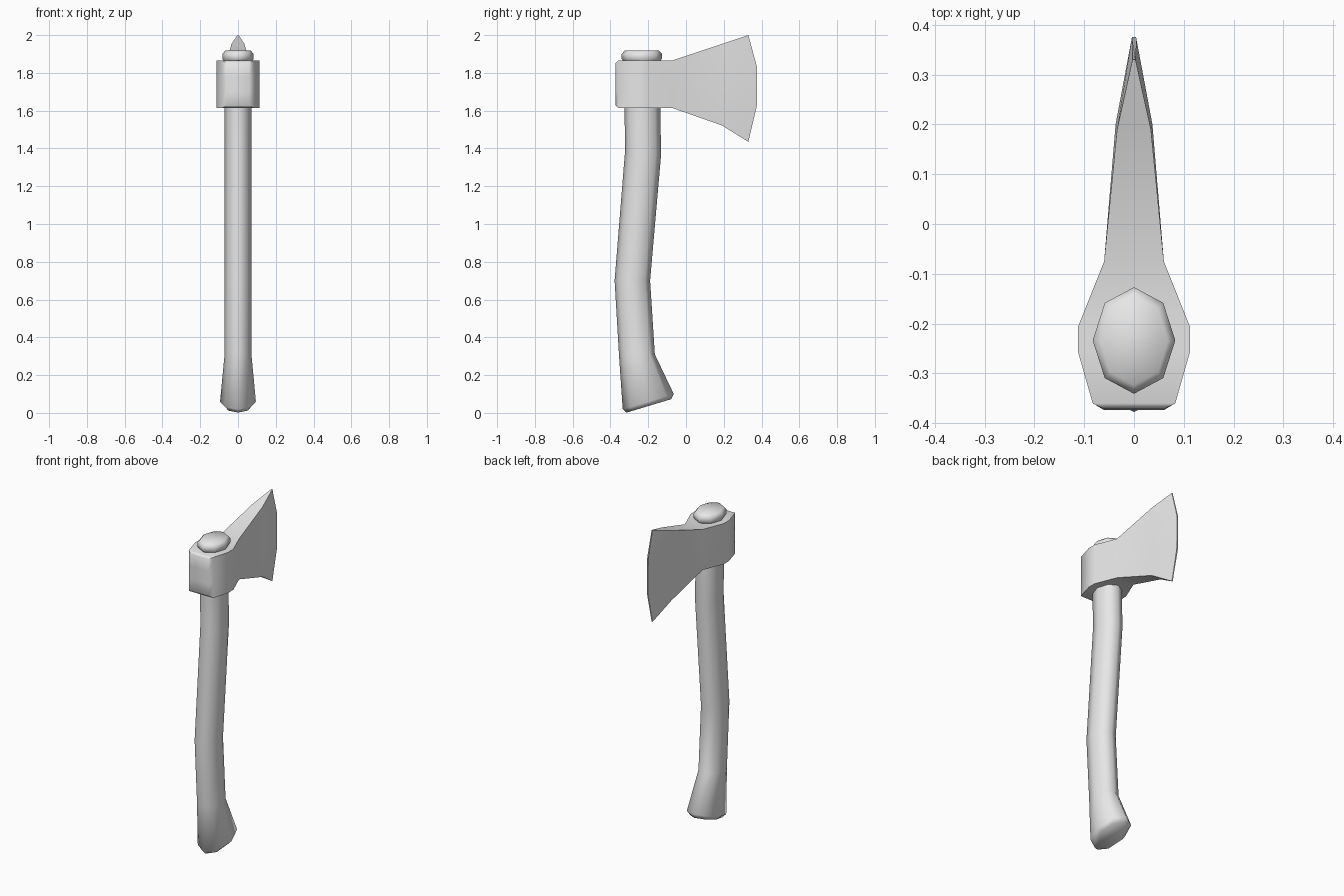
import bpy
import bmesh
from math import sin, cos, radians, tau

cube = bpy.data.objects.get("Cube")
if cube:
    bpy.data.objects.remove(cube, do_unlink=True)

GREY = (0.8, 0.8, 0.8, 1.0)
mat = bpy.data.materials.new("plain grey")
mat.use_nodes = True
mat.diffuse_color = GREY
mat.node_tree.nodes["Principled BSDF"].inputs["Base Color"].default_value = GREY


def loft(name, rings, angle):
    """Skin a list of equal-length rings and cap both ends."""
    bm = bmesh.new()
    loops = [[bm.verts.new(p) for p in ring] for ring in rings]
    n = len(loops[0])
    for a, b in zip(loops, loops[1:]):
        for i in range(n):
            j = (i + 1) % n
            bm.faces.new((a[i], a[j], b[j], b[i]))
    bm.faces.new(loops[0][::-1])
    bm.faces.new(loops[-1])
    bmesh.ops.recalc_face_normals(bm, faces=bm.faces)
    mesh = bpy.data.meshes.new(name)
    bm.to_mesh(mesh)
    bm.free()
    mesh.materials.append(mat)
    obj = bpy.data.objects.new(name, mesh)
    bpy.context.collection.objects.link(obj)
    bpy.ops.object.select_all(action="DESELECT")
    obj.select_set(True)
    bpy.context.view_layer.objects.active = obj
    bpy.ops.object.shade_smooth_by_angle(angle=radians(angle))
    return obj


def oval(y, z, rx, ry, slope=0.0):
    """Eight-sided oval ring, tilted along y by slope."""
    pts = []
    for i in range(8):
        a = tau * i / 8
        dy = ry * sin(a)
        pts.append((rx * cos(a), y + dy, z + slope * dy))
    return pts


# Curved handle with a flared, slanted foot
loft("handle", [
    oval(-0.197, 0.037, 0.072, 0.118, 0.3),
    oval(-0.2, 0.06, 0.095, 0.135, 0.3),
    oval(-0.26, 0.31, 0.071, 0.095),
    oval(-0.284, 0.7, 0.071, 0.094),
    oval(-0.227, 1.38, 0.071, 0.095, -0.15),
    oval(-0.231, 1.62, 0.071, 0.095),
    oval(-0.233, 1.87, 0.071, 0.095),
], 60)

# Rounded handle end standing out above the head
loft("handle_cap", [
    oval(-0.234, 1.855, 0.071, 0.093),
    oval(-0.234, 1.876, 0.083, 0.107),
    oval(-0.234, 1.9, 0.083, 0.107),
    oval(-0.234, 1.918, 0.068, 0.09),
], 60)


def section(outer_y, inner_y, outer_x, inner_x, levels):
    """Head cross-section: up one side, down the other."""
    ys = (outer_y, inner_y, inner_y, outer_y)
    xs = (outer_x, inner_x, inner_x, outer_x)
    side = list(zip(xs, ys, levels))
    return side + [(-x, y, z) for x, y, z in reversed(side)]


# Axe head: bevelled back, swollen socket, wedge-shaped blade
socket = (1.615, 1.7, 1.78, 1.865)
loft("axe_head", [
    section(-0.372, -0.374, 0.06, 0.06, (1.627, 1.7, 1.78, 1.853)),
    section(-0.36, -0.36, 0.083, 0.083, socket),
    section(-0.255, -0.255, 0.113, 0.113, socket),
    section(-0.205, -0.205, 0.112, 0.112, socket),
    section(-0.075, -0.075, 0.06, 0.06, socket),
    section(0.19, 0.2, 0.034, 0.037, (1.522, 1.65, 1.81, 1.953)),
    section(0.33, 0.376, 0.003, 0.004, (1.435, 1.63, 1.83, 2.0)),
], 50)
